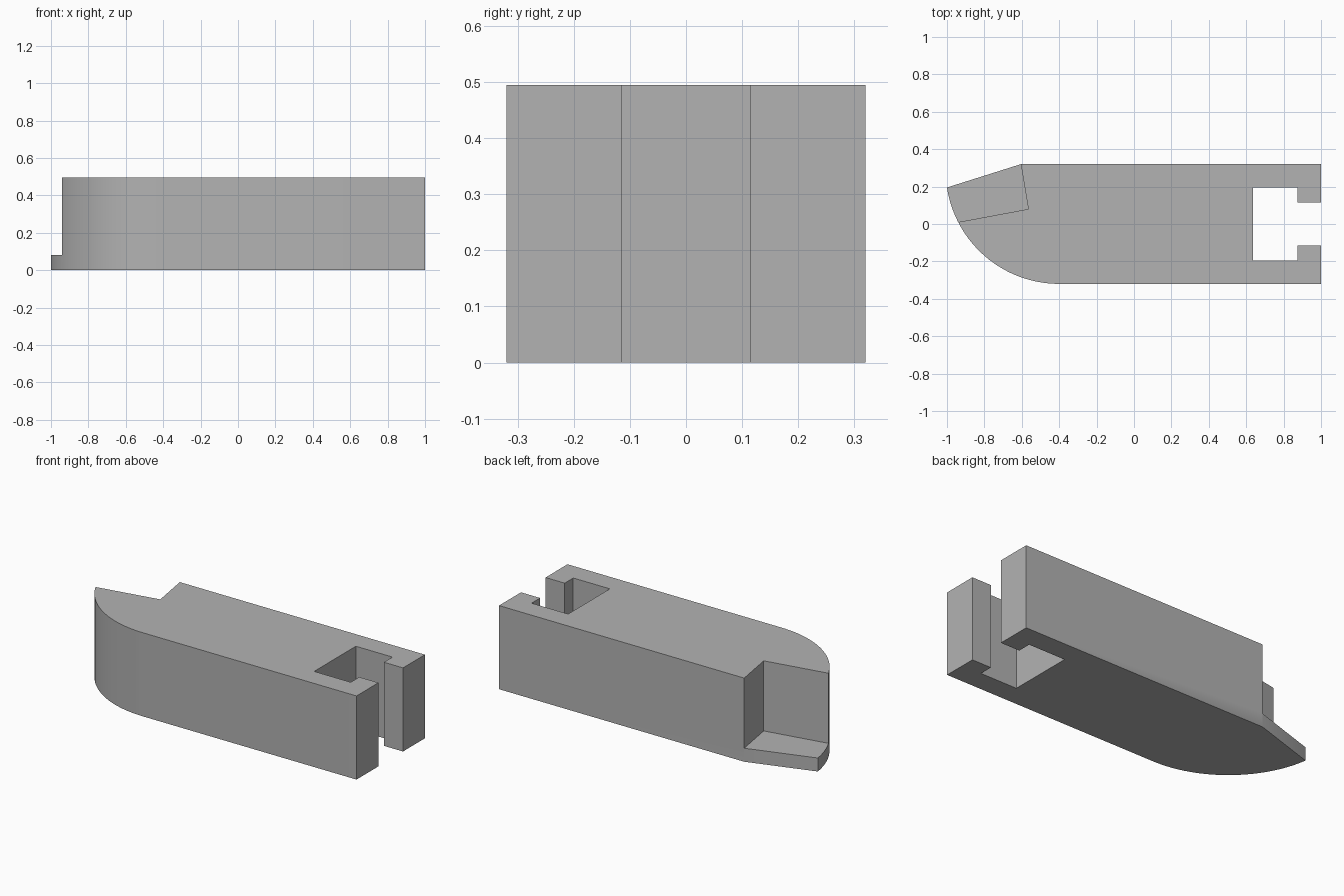
import bpy, bmesh
from math import cos, sin, pi, radians

cube = bpy.data.objects.get("Cube")
if cube:
    bpy.data.objects.remove(cube, do_unlink=True)

HEIGHT, HALF, LEDGE = 0.495, 0.32, 0.08

grey = bpy.data.materials.new("plain grey")
grey.use_nodes = True
grey.diffuse_color = (0.45, 0.45, 0.45, 1)
grey.node_tree.nodes["Principled BSDF"].inputs["Base Color"].default_value = grey.diffuse_color


def prism(name, outline, bottom, top):
    """Extrude a closed outline straight up."""
    bm = bmesh.new()
    face = bm.faces.new([bm.verts.new((x, y, bottom)) for x, y in outline])
    lid = bmesh.ops.extrude_face_region(bm, geom=[face])["geom"]
    bmesh.ops.translate(bm, vec=(0, 0, top - bottom),
                        verts=[g for g in lid if isinstance(g, bmesh.types.BMVert)])
    bmesh.ops.recalc_face_normals(bm, faces=bm.faces)
    mesh = bpy.data.meshes.new(name)
    bm.to_mesh(mesh)
    bm.free()
    mesh.materials.append(grey)
    obj = bpy.data.objects.new(name, mesh)
    bpy.context.collection.objects.link(obj)
    return obj


# Curved nose, swept from the front side round to the tip
cx, radius, steps = -0.4, 0.607, 32
cy = radius - HALF
start, end = 1.5 * pi, radians(188.7)
nose = [(cx + radius * cos(a), cy + radius * sin(a))
        for a in (start + (end - start) * i / steps for i in range(steps + 1))]

# T-shaped slot in the tail, mirrored across the centre line
slot = [(1, 0.115), (0.875, 0.115), (0.875, 0.195), (0.635, 0.195)]
slot += [(x, -y) for x, y in reversed(slot)]

body = prism("body", nose + [(-0.605, HALF), (1, HALF)] + slot + [(1, -HALF)], 0, HEIGHT)

# Corner step above the thin ledge at the nose
cutter = prism("step_cutter", [(-0.565, 0.08), (-0.625, 0.44), (-1.2, 0.44), (-1.2, -0.0385)],
               LEDGE, HEIGHT + 0.2)
cutter.hide_render = True
cut = body.modifiers.new("corner step", "BOOLEAN")
cut.operation, cut.object, cut.solver = "DIFFERENCE", cutter, "EXACT"

bpy.ops.object.select_all(action="DESELECT")
body.select_set(True)
bpy.context.view_layer.objects.active = body
bpy.ops.object.modifier_apply(modifier=cut.name)
bpy.data.objects.remove(cutter, do_unlink=True)
bpy.ops.object.shade_smooth_by_angle(angle=radians(20))
